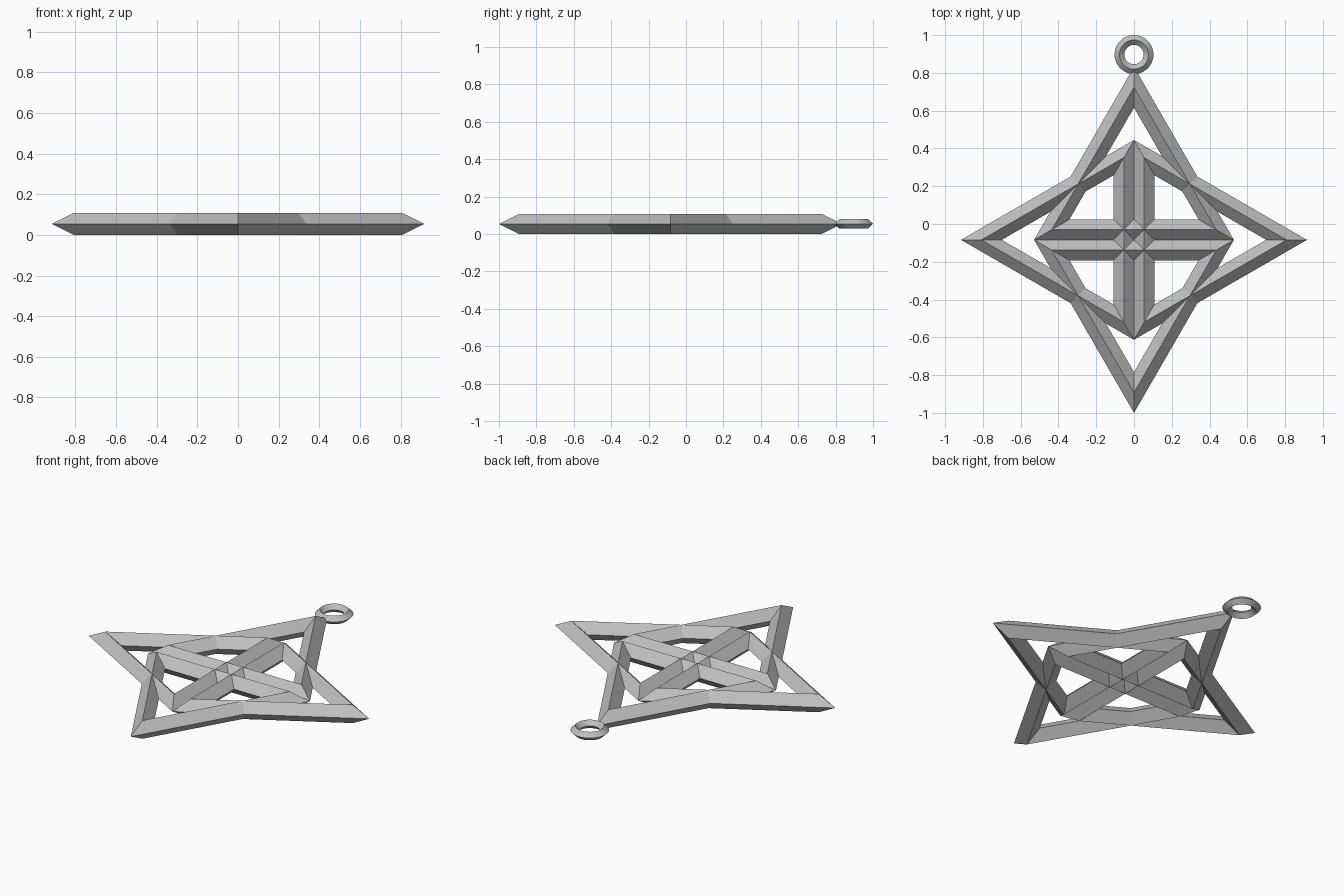
import bpy
import math

# Remove the default cube only
cube = bpy.data.objects.get("Cube")
if cube:
    bpy.data.objects.remove(cube, do_unlink=True)

REACH = 0.916            # star centre to each tip
CENTRE_Y = REACH - 1.0   # star is shifted to leave room for the ring
BAR = 0.054              # half width and half height of a bar

metal = bpy.data.materials.new("grey metal")
colour = (0.52, 0.52, 0.52, 1.0)
metal.diffuse_color = colour
metal.use_nodes = True
metal.node_tree.nodes["Principled BSDF"].inputs["Base Color"].default_value = colour


def diamond_loop(name, sides, major, minor, half_height, x, y, turn=0.0):
    """Closed loop of bars with a diamond cross-section."""
    bpy.ops.mesh.primitive_torus_add(
        major_segments=sides, minor_segments=4,
        major_radius=major, minor_radius=minor,
        location=(x, y, BAR), rotation=(0, 0, turn))
    loop = bpy.context.object
    loop.name = name
    loop.scale.z = half_height / minor
    bpy.ops.object.transform_apply(location=False, rotation=False, scale=True)
    loop.data.materials.append(metal)
    return loop


# Four equilateral triangle frames, interlocked, each pointing outward
for i, side in enumerate(("left", "back", "right", "front")):
    turn = i * math.pi / 2
    offset = REACH / 3
    frame = diamond_loop(
        side + "_triangle_frame", 3, 2 * REACH / 3 - 2 * BAR, 2 * BAR, BAR,
        offset * math.cos(turn), CENTRE_Y + offset * math.sin(turn), turn)
    bpy.ops.object.shade_flat()

# Hanging ring on the back tip
ring = diamond_loop("hanging_ring", 48, 0.077, 0.026, 0.025, 0, 0.897)
bpy.ops.object.shade_smooth_by_angle(angle=math.radians(30))
